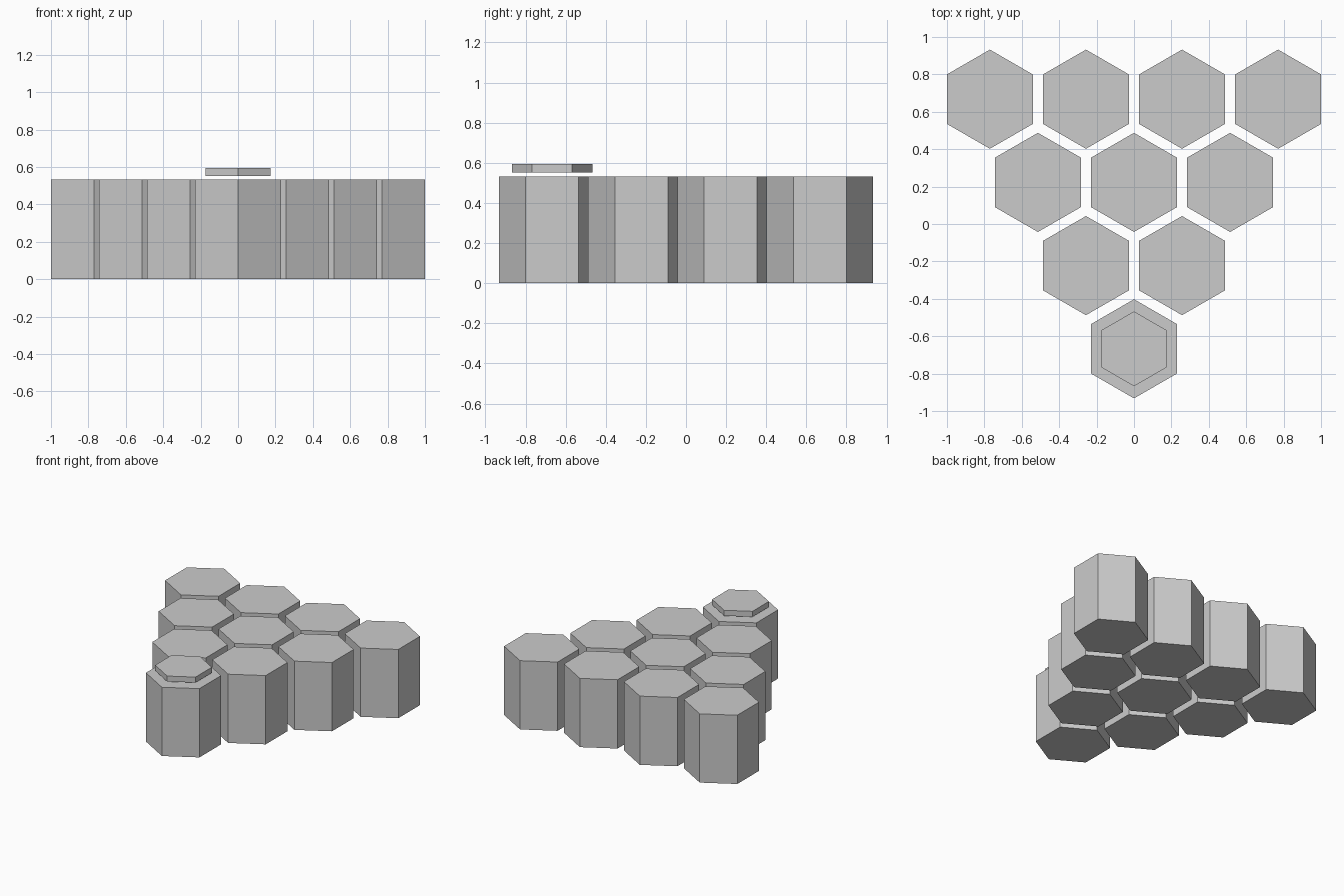
import bpy, bmesh
from math import sin, cos, pi

if "Cube" in bpy.data.objects:
    bpy.data.objects.remove(bpy.data.objects["Cube"])

PITCH = 0.5137                 # spacing between neighbouring columns
ROW = PITCH * sin(pi / 3)      # spacing between rows
RADIUS, HEIGHT = 0.265, 0.533


def hex_prism(name, x, y, z0, z1, radius):
    """Closed hexagonal prism with corners pointing along y."""
    bm = bmesh.new()
    ring = [bm.verts.new((radius * sin(i * pi / 3), radius * cos(i * pi / 3), 0))
            for i in range(6)]
    face = bm.faces.new(ring)
    ext = bmesh.ops.extrude_face_region(bm, geom=[face], use_keep_orig=True)
    top = [v for v in ext["geom"] if isinstance(v, bmesh.types.BMVert)]
    bmesh.ops.translate(bm, verts=top, vec=(0, 0, z1 - z0))
    bmesh.ops.recalc_face_normals(bm, faces=bm.faces)
    mesh = bpy.data.meshes.new(name)
    bm.to_mesh(mesh)
    bm.free()
    obj = bpy.data.objects.new(name, mesh)
    obj.location = (x, y, z0)
    bpy.context.collection.objects.link(obj)
    return obj


# Triangular cluster of columns: one at the front, four at the back
for row in range(4):
    y = (row - 1.5) * ROW
    for i in range(row + 1):
        hex_prism(f"hex_column_{row + 1}_{i + 1}", (i - row / 2) * PITCH, y,
                  0, HEIGHT, RADIUS)

# Thin plate floating just above the front column
hex_prism("top_plate", 0, -1.5 * ROW, 0.552, 0.595, 0.2)
